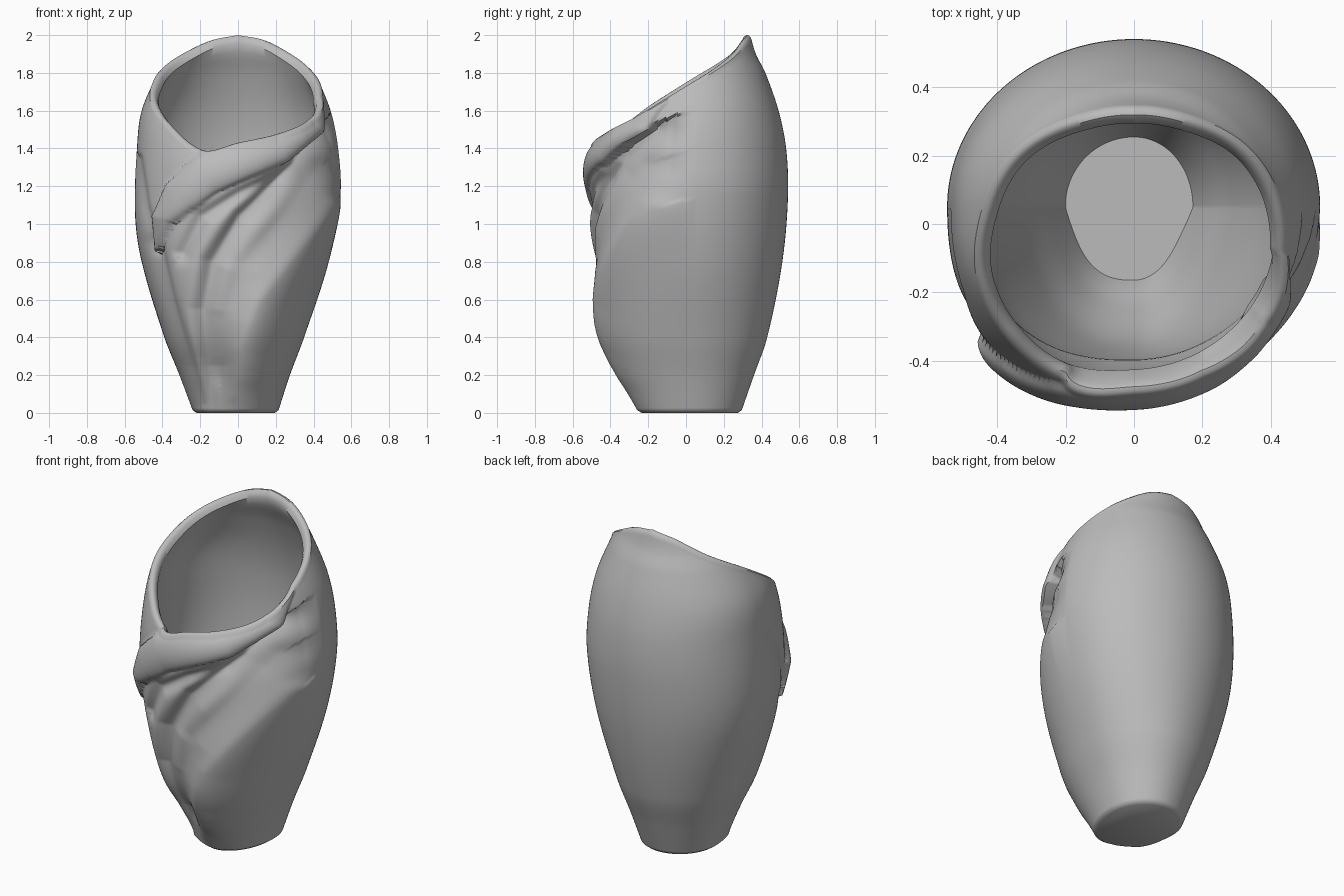
import bpy, bmesh, math
from mathutils import Vector

if "Cube" in bpy.data.objects:
    bpy.data.objects.remove(bpy.data.objects["Cube"])

SEGMENTS, ROWS, INNER_ROWS = 256, 150, 50
CENTRE_Y = 0.05


def curve(points):
    """Smooth function through (position, value) points."""
    def slope(i):
        a, b = points[max(i - 1, 0)], points[min(i + 1, len(points) - 1)]
        return (b[1] - a[1]) / (b[0] - a[0])

    def value(p):
        p = min(max(p, points[0][0]), points[-1][0])
        i = 0
        while i < len(points) - 2 and p > points[i + 1][0]:
            i += 1
        (p0, v0), (p1, v1) = points[i], points[i + 1]
        h = p1 - p0
        t = (p - p0) / h
        s = 1 - t
        return (v0 * s * s * (1 + 2 * t) + v1 * t * t * (3 - 2 * t)
                + h * t * s * (slope(i) * s - slope(i + 1) * t))
    return value


# Half-widths of the body by height
left_width = curve([(0, .235), (.2, .31), (.4, .39), (.8, .51), (1.05, .545),
                    (1.4, .535), (1.6, .51), (1.8, .425), (2, .33)])
right_width = curve([(0, .21), (.2, .275), (.4, .35), (.8, .48), (1.15, .542),
                     (1.4, .53), (1.6, .49), (1.8, .41), (2, .33)])
back_depth = curve([(0, .24), (.2, .31), (.4, .38), (.8, .46), (1.15, .49),
                    (1.4, .48), (1.6, .44), (1.8, .37), (1.9, .32), (2, .29)])
front_depth = curve([(0, .30), (.1, .35), (.2, .41), (.4, .505), (.6, .545),
                     (.9, .565), (1.2, .56), (1.4, .53), (1.6, .46), (2, .33)])

# Height of the slanted rim by angle, zero at the front
rim_height = curve([(-180, 2), (-150, 1.97), (-120, 1.89), (-90, 1.78),
                    (-65, 1.65), (-45, 1.53), (-20, 1.39), (0, 1.43),
                    (25, 1.48), (50, 1.56), (75, 1.69), (90, 1.76),
                    (120, 1.88), (150, 1.97), (180, 2)])


def nearest(path, x, z):
    """Signed distance to a front-view path, and the width there."""
    best = (9, 0, 0)
    for a, b in zip(path, path[1:]):
        dx, dz = b[0] - a[0], b[1] - a[1]
        t = ((x - a[0]) * dx + (z - a[1]) * dz) / (dx * dx + dz * dz)
        t = min(max(t, 0), 1)
        ox, oz = x - a[0] - t * dx, z - a[1] - t * dz
        d = math.hypot(ox, oz)
        if d < best[0]:
            best = (d, dx * oz - dz * ox, a[2] + t * (b[2] - a[2]) if len(a) > 2 else 0)
    return best


# Raised collar band: x, z, half-width
band = [(.43, 1.68, .02), (.40, 1.51, .05), (.22, 1.39, .075), (0, 1.32, .095),
        (-.17, 1.26, .11), (-.3, 1.15, .1), (-.39, 1.03, .06), (-.43, .86, .01)]

# Drapery creases: path, height, width on the lower right, width on the upper left
folds = [
    ([(.43, 1.48), (.33, 1.31), (.01, 1.04), (-.15, .8), (-.2, .55),
      (-.18, .3), (-.13, 0)], -.06, .10, .04),
    ([(.42, 1.5), (.22, 1.26), (0, 1.16), (-.2, 1.04), (-.3, .85)], -.03, .05, .03),
    ([(.47, 1.3), (.27, 1.05), (.03, .78), (-.07, .5), (-.1, .2)], -.03, .09, .07),
    ([(.5, 1.08), (.33, .86), (.12, .59), (.02, .33), (0, .1)], .022, .12, .06),
    ([(-.43, .9), (-.36, .6), (-.28, .33), (-.2, .05)], -.025, .03, .05),
    ([(-.53, 1.35), (-.49, 1.1), (-.43, .87)], -.015, .02, .03),
]


def drape(x, z):
    d, side, w = nearest(band, x, z)
    if d < w:
        return .045 * math.sqrt(1 - (d / w) ** 2) * min(1, w / .06)
    total = 0
    for path, height, lower, upper in folds:
        d, side, w = nearest(path, x, z)
        total += height * math.exp(-(d / (lower if side > 0 else upper)) ** 2)
    return total * min(1, .25 + z * 3)


def surface(angle, z, inset=0, draped=True, height=None):
    """Point on the body; height overrides the final z."""
    s, c = math.sin(angle), math.cos(angle)
    a = right_width(z) if s > 0 else left_width(z)
    b = front_depth(z) if c > 0 else back_depth(z)
    power = 2.35 if s < 0 and c > 0 else 2
    r = (abs(s / a) ** power + abs(c / b) ** power) ** (-1 / power)
    if draped and c > 0:
        r += drape(r * s, z) * min(1, c * 4)
    r -= inset
    return Vector((r * s, CENTRE_Y - r * c, z if height is None else height))


bm = bmesh.new()
angles = [2 * math.pi * i / SEGMENTS - math.pi for i in range(SEGMENTS)]
rims = [rim_height(math.degrees(a)) for a in angles]
rings = []


def add_ring(point):
    rings.append([bm.verts.new(point(a, rim)) for a, rim in zip(angles, rims)])


# Foot and draped outer wall
add_ring(lambda a, rim: surface(a, 0, .015))
for row in range(ROWS + 1):
    t = row / ROWS
    add_ring(lambda a, rim: surface(a, .015 + t * (rim - .045)))

# Rounded lip
for inset, drop in ((.005, .012), (.018, .001), (.03, 0), (.045, .012), (.055, .04)):
    add_ring(lambda a, rim: surface(a, rim - .03, inset, True, rim - drop))

# Inner wall down to the floor
for row in range(1, INNER_ROWS + 1):
    t = row / INNER_ROWS
    def inner_point(a, rim):
        z = (rim - .05) * (1 - t) + .07 * t
        thick = .06 + .06 * max(0, math.cos(a)) * min(1, t * 4)
        return surface(a, z, thick, False)
    add_ring(inner_point)

for low, high in zip(rings, rings[1:]):
    for i in range(SEGMENTS):
        j = (i + 1) % SEGMENTS
        bm.faces.new((low[i], low[j], high[j], high[i]))
bm.faces.new(rings[0])
bm.faces.new(rings[-1])
bmesh.ops.recalc_face_normals(bm, faces=bm.faces)

mesh = bpy.data.meshes.new("draped_vase")
bm.to_mesh(mesh)
bm.free()
vase = bpy.data.objects.new("draped_vase", mesh)
bpy.context.collection.objects.link(vase)

# Plain grey clay
clay = bpy.data.materials.new("grey clay")
clay.use_nodes = True
colour = (.5, .5, .5, 1)
clay.diffuse_color = colour
clay.node_tree.nodes["Principled BSDF"].inputs["Base Color"].default_value = colour
mesh.materials.append(clay)

bpy.context.view_layer.objects.active = vase
vase.select_set(True)
bpy.ops.object.shade_smooth_by_angle(angle=math.radians(40))
